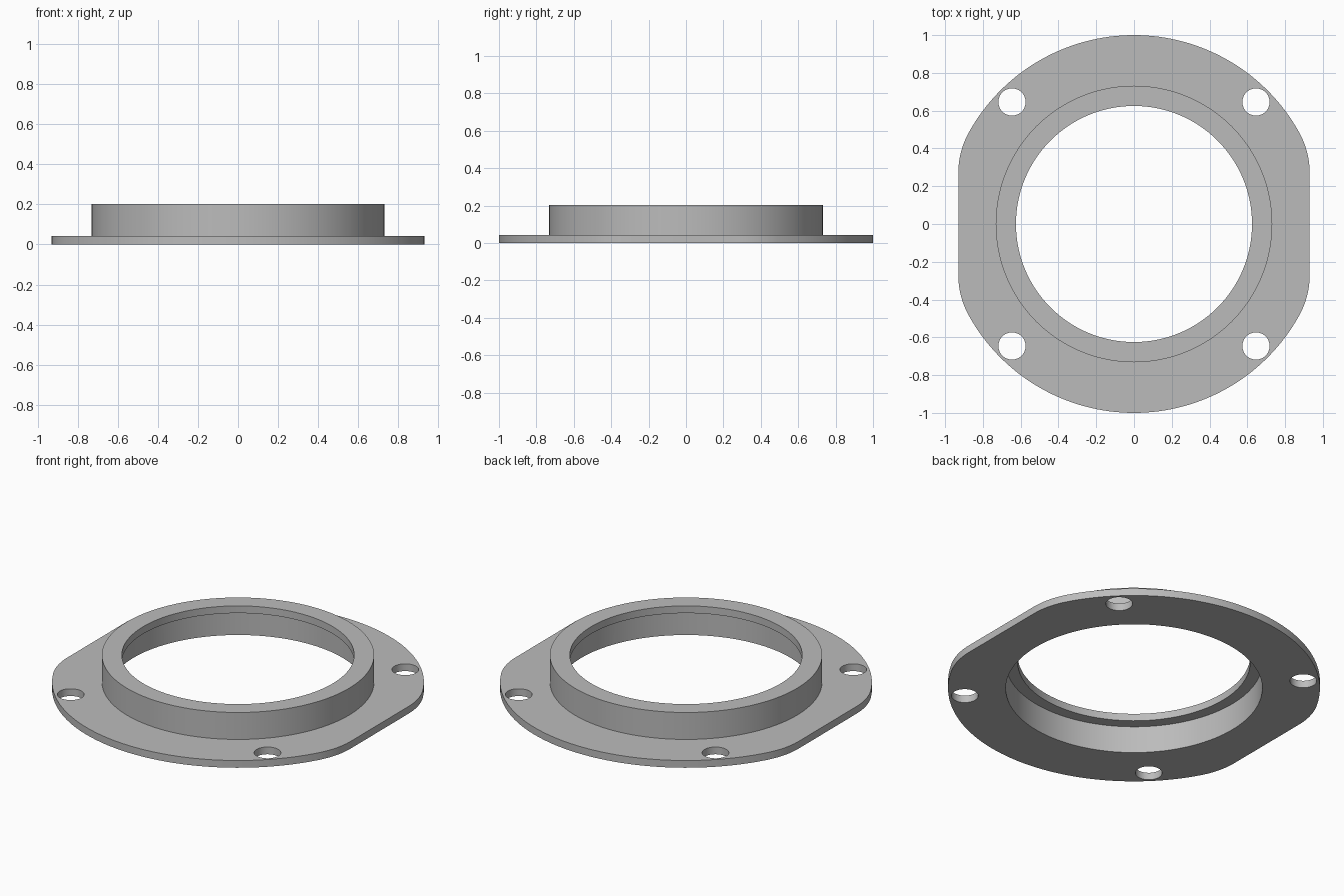
import bpy, bmesh
from math import sin, cos, pi, sqrt, atan2

cube = bpy.data.objects.get("Cube")
if cube:
    bpy.data.objects.remove(cube, do_unlink=True)

PLATE_T, HEIGHT, LIP_T = 0.043, 0.203, 0.043
PLATE_R, FLAT_X, FLAT_Y = 1.0, 0.93, 0.27
COLLAR_R, BORE_R, COUNTERBORE_R = 0.732, 0.625, 0.69
HOLE_R, HOLE_POS = 0.072, 0.646

grey = bpy.data.materials.new("grey metal")
grey.use_nodes = True
colour = (0.5, 0.5, 0.5, 1)
grey.diffuse_color = colour
grey.node_tree.nodes["Principled BSDF"].inputs["Base Color"].default_value = colour


def prism(name, outline, z0, z1):
    """Extrude a closed outline from z0 to z1."""
    bm = bmesh.new()
    base = bm.faces.new([bm.verts.new((x, y, z0)) for x, y in outline])
    top = bmesh.ops.extrude_face_region(bm, geom=[base])["geom"]
    verts = [v for v in top if isinstance(v, bmesh.types.BMVert)]
    bmesh.ops.translate(bm, verts=verts, vec=(0, 0, z1 - z0))
    bmesh.ops.recalc_face_normals(bm, faces=bm.faces)
    mesh = bpy.data.meshes.new(name)
    bm.to_mesh(mesh)
    bm.free()
    mesh.materials.append(grey)
    obj = bpy.data.objects.new(name, mesh)
    bpy.context.collection.objects.link(obj)
    return obj


def arc(cx, cy, r, a0, a1, n):
    return [(cx + r * cos(a0 + (a1 - a0) * i / n),
             cy + r * sin(a0 + (a1 - a0) * i / n)) for i in range(n + 1)]


def circle(r, cx=0, cy=0, n=128):
    return arc(cx, cy, r, 0, 2 * pi, n)[:-1]


def combine(target, tool, operation):
    """Apply a boolean and discard its tool."""
    mod = target.modifiers.new(operation, "BOOLEAN")
    mod.operation, mod.solver, mod.object = operation, "EXACT", tool
    bpy.context.view_layer.objects.active = target
    bpy.ops.object.modifier_apply(modifier=mod.name)
    bpy.data.objects.remove(tool, do_unlink=True)


# Plate outline: round ends, flat sides, tangent corner fillets
fillet = (PLATE_R**2 - FLAT_X**2 - FLAT_Y**2) / (2 * (PLATE_R - FLAT_X))
cx = FLAT_X - fillet
tangent = atan2(FLAT_Y, cx)
quarter = arc(cx, FLAT_Y, fillet, 0, tangent, 16)
quarter += arc(0, 0, PLATE_R, tangent, pi / 2, 32)[1:]
half = quarter + [(-x, y) for x, y in quarter[-2::-1]]
outline = half + [(-x, -y) for x, y in half]
flange = prism("mounting_flange", outline, 0, PLATE_T)

# Raised collar, with a counterbore below a narrow top lip
combine(flange, prism("collar", circle(COLLAR_R), PLATE_T / 2, HEIGHT), "UNION")
combine(flange, prism("bore", circle(BORE_R), -0.1, HEIGHT + 0.1), "DIFFERENCE")
combine(flange, prism("counterbore", circle(COUNTERBORE_R), -0.1, HEIGHT - LIP_T), "DIFFERENCE")

# Four bolt holes
for sx in (-1, 1):
    for sy in (-1, 1):
        hole = circle(HOLE_R, sx * HOLE_POS, sy * HOLE_POS, 48)
        combine(flange, prism("bolt_hole", hole, -0.1, 0.1), "DIFFERENCE")

bpy.ops.object.select_all(action="DESELECT")
flange.select_set(True)
bpy.context.view_layer.objects.active = flange
bpy.ops.object.shade_smooth_by_angle(angle=pi / 6)
